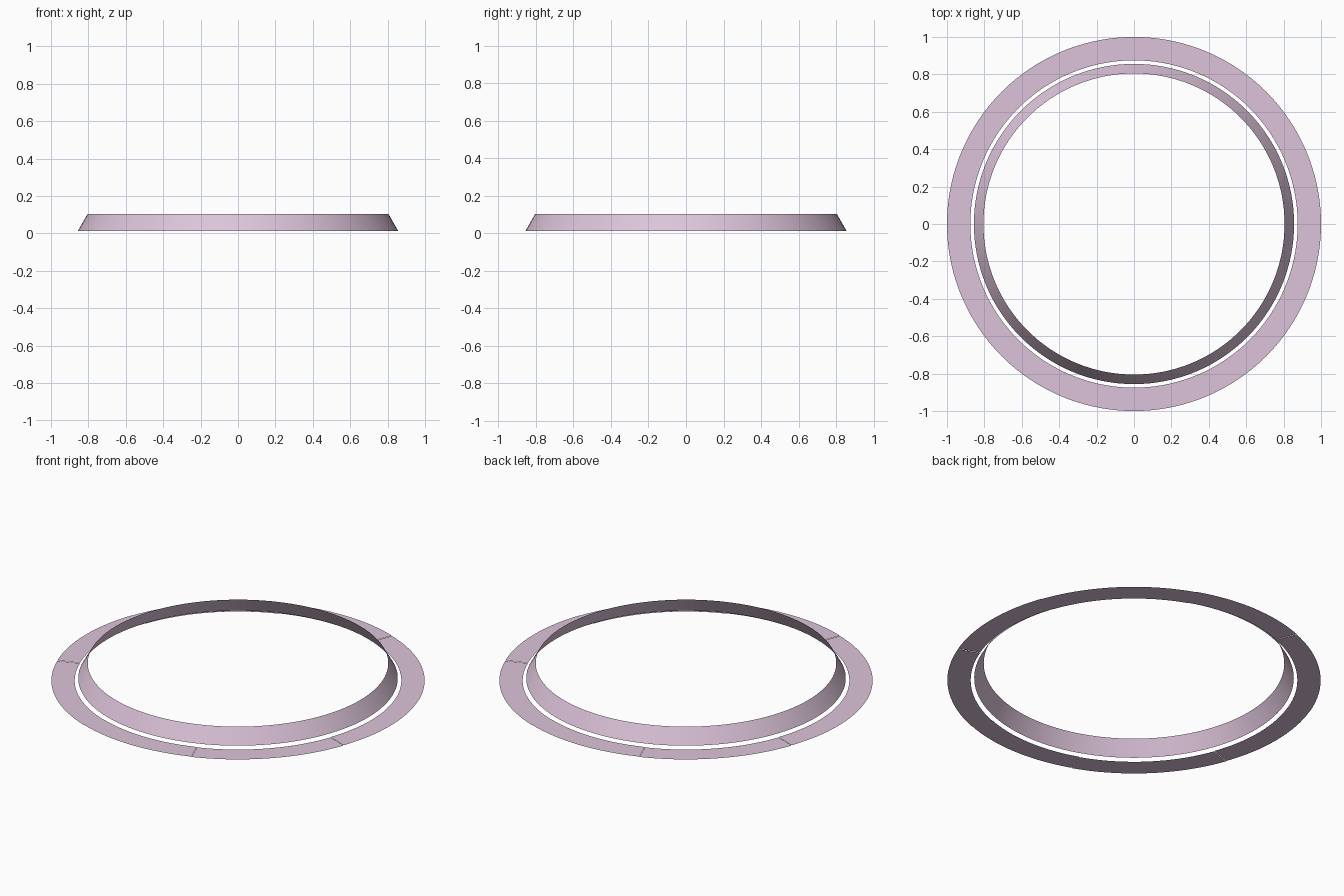
import bpy, bmesh
from math import sin, cos, radians

if "Cube" in bpy.data.objects:
    bpy.data.objects.remove(bpy.data.objects["Cube"])

mat = bpy.data.materials.new("pale_pink")
mat.diffuse_color = (0.72, 0.55, 0.70, 1)
mat.use_nodes = True
mat.node_tree.nodes["Principled BSDF"].inputs["Base Color"].default_value = mat.diffuse_color


def sweep(name, inner, outer, a0=0, a1=360, steps=128):
    """Thin strip between two (radius, z) points, swept around z."""
    bm = bmesh.new()
    closed = a1 - a0 >= 360
    rows = []
    for i in range(steps if closed else steps + 1):
        a = radians(a0 + (a1 - a0) * i / steps)
        rows.append([bm.verts.new((r * cos(a), r * sin(a), z)) for r, z in (inner, outer)])
    for i in range(steps):
        p, q = rows[i], rows[(i + 1) % len(rows)]
        bm.faces.new((p[0], p[1], q[1], q[0]))
    for f in bm.faces:
        f.smooth = True
    me = bpy.data.meshes.new(name)
    bm.to_mesh(me)
    bm.free()
    me.materials.append(mat)
    ob = bpy.data.objects.new(name, me)
    bpy.context.collection.objects.link(ob)
    return ob


# Flat outer ring: four straight-on panels and four diagonal panels
HALF = 20.5
for k in range(4):
    c = 90 * k
    sweep(f"rim_panel_{k + 1}", (0.875, 0.002), (1.0, 0.002), c - HALF, c + HALF, 16)
    sweep(f"diagonal_rim_panel_{k + 1}", (0.875, 0.0), (1.0, 0.0), c + HALF, c + 90 - HALF, 18)

# Sloping inner band, separated from the rim by a narrow gap
sweep("sloped_band", (0.805, 0.103), (0.856, 0.014))
